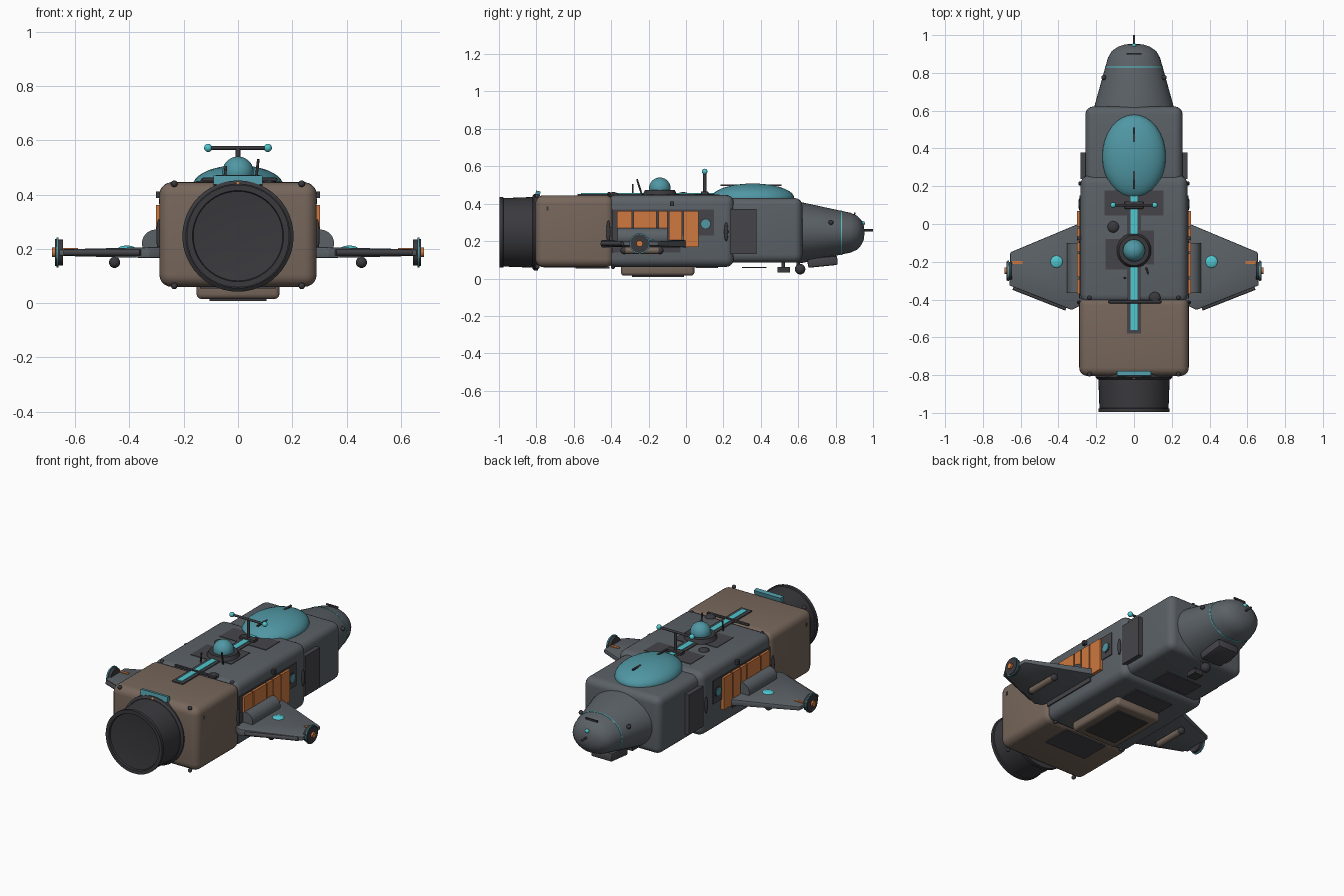
import bpy, bmesh, math
from mathutils import Vector, Matrix


def material(name, rgb):
    m = bpy.data.materials.new(name)
    m.diffuse_color = (*rgb, 1)
    return m


BROWN = material("brown plating", (0.185, 0.135, 0.105))
GREY = material("grey hull", (0.105, 0.12, 0.135))
SLATE = material("slate panel", (0.06, 0.06, 0.068))
DARK = material("dark metal", (0.042, 0.042, 0.048))
TEAL = material("teal glass", (0.08, 0.31, 0.37))
CYAN = material("bright cyan", (0.08, 0.57, 0.62))
ORANGE = material("orange panel", (0.62, 0.19, 0.05))


def finish(name, bm, mat):
    bmesh.ops.recalc_face_normals(bm, faces=bm.faces)
    me = bpy.data.meshes.new(name)
    bm.to_mesh(me)
    bm.free()
    me.materials.append(mat)
    ob = bpy.data.objects.new(name, me)
    bpy.context.collection.objects.link(ob)
    return ob


def box(name, lo, hi, mat, bevel=0, seg=5, tilt=0):
    lo, hi = Vector(lo), Vector(hi)
    bm = bmesh.new()
    bmesh.ops.create_cube(bm, size=1)
    bmesh.ops.scale(bm, vec=hi - lo, verts=bm.verts)
    if bevel:
        bmesh.ops.bevel(bm, geom=bm.edges[:], offset=bevel, segments=seg,
                        profile=0.5, affect='EDGES')
    bmesh.ops.rotate(bm, matrix=Matrix.Rotation(tilt, 3, 'X'), verts=bm.verts)
    bmesh.ops.translate(bm, vec=(lo + hi) / 2, verts=bm.verts)
    return finish(name, bm, mat)


def rod(name, a, b, r, mat, r2=None, seg=32):
    a, b = Vector(a), Vector(b)
    bm = bmesh.new()
    bmesh.ops.create_cone(bm, cap_ends=True, segments=seg, radius1=r,
                          radius2=r if r2 is None else r2, depth=(b - a).length)
    rot = (b - a).to_track_quat('Z', 'Y').to_matrix().to_4x4()
    bm.transform(Matrix.Translation((a + b) / 2) @ rot)
    return finish(name, bm, mat)


def ball(name, c, r, mat):
    r = (r, r, r) if isinstance(r, float) else r
    bm = bmesh.new()
    bmesh.ops.create_uvsphere(bm, u_segments=32, v_segments=18, radius=1)
    bm.transform(Matrix.Translation(c) @ Matrix.Diagonal((*r, 1)))
    return finish(name, bm, mat)


def lathe(name, profile, z, mat, sx=1, sz=1, seg=48):
    # turn (y, radius) points round a fore-and-aft axis at height z
    bm = bmesh.new()
    rings = []
    for y, r in profile:
        rings.append([bm.verts.new((sx * r * math.cos(t), y, z + sz * r * math.sin(t)))
                      for t in (2 * math.pi * i / seg for i in range(seg))])
    for a, b in zip(rings, rings[1:]):
        for i in range(seg):
            j = (i + 1) % seg
            bm.faces.new((a[i], a[j], b[j], b[i]))
    bm.faces.new(rings[0])
    bm.faces.new(rings[-1])
    return finish(name, bm, mat)


# main hull blocks
box("rear_hull", (-0.29, -0.805, 0.06), (0.29, -0.385, 0.445), BROWN, 0.045)
box("middle_hull", (-0.283, -0.42, 0.062), (0.283, 0.257, 0.447), GREY, 0.045)
box("front_hull", (-0.257, 0.15, 0.085), (0.257, 0.622, 0.43), GREY, 0.042)

# engine bell with recessed end
lathe("engine", [(-0.79, 0.19), (-0.975, 0.183), (-0.978, 0.189), (-0.996, 0.189),
                 (-0.996, 0.168), (-0.985, 0.165), (-0.98, 0.12), (-0.977, 0.05)],
      0.247, DARK)
lathe("engine_collar", [(-0.79, 0.205), (-0.812, 0.205), (-0.822, 0.192)], 0.247, DARK)
box("tail_light_bar", (-0.09, -0.805, 0.435), (0.09, -0.78, 0.468), TEAL, tilt=-0.2)
ball("tail_lamp", (0, -0.812, 0.438), 0.01, ORANGE)

# nose
lathe("nose", [(0.6, 0.212), (0.63, 0.208), (0.83, 0.152), (0.88, 0.138), (0.915, 0.118),
               (0.938, 0.085), (0.95, 0.05), (0.954, 0.01)], 0.245, GREY, 1, 0.77)
lathe("nose_stripe", [(0.828, 0.153), (0.828, 0.1545), (0.833, 0.1535), (0.833, 0.15)],
      0.245, CYAN, 1, 0.77)
rod("nose_probe", (0, 0.94, 0.258), (0, 1.0, 0.258), 0.006, DARK)
ball("nose_lamp", (0, 0.945, 0.295), 0.012, CYAN)
box("nose_slot", (-0.04, 0.898, 0.342), (0.04, 0.906, 0.352), DARK)
box("chin_intake", (-0.07, 0.65, 0.065), (0.07, 0.81, 0.115), SLATE, 0.01, 2, 0.1)
ball("chin_sensor", (0, 0.61, 0.05), 0.028, DARK)
rod("chin_sensor_stem", (0, 0.6, 0.05), (0, 0.6, 0.11), 0.01, DARK)
box("belly_box", (-0.03, 0.49, 0.033), (0.03, 0.555, 0.062), DARK)
rod("belly_box_stem", (0, 0.52, 0.05), (0, 0.52, 0.09), 0.01, DARK)

# belly pod and hatches
box("belly_pod", (-0.153, -0.348, 0.015), (0.153, 0.045, 0.09), BROWN, 0.018, 3)
box("belly_pod_hatch", (-0.105, -0.29, 0.008), (0.105, -0.01, 0.016), DARK)
box("belly_hatch_rear", (-0.14, -0.59, 0.054), (0.14, -0.41, 0.062), SLATE)
box("belly_hatch_middle", (-0.13, 0.05, 0.055), (0.13, 0.17, 0.064), SLATE)
box("belly_hatch_front", (-0.12, 0.3, 0.055), (0.12, 0.43, 0.062), SLATE)

# canopy
ball("canopy", (0, 0.357, 0.43), (0.168, 0.222, 0.078), TEAL)
box("canopy_rail_front", (-0.006, 0.43, 0.496), (0.006, 0.51, 0.503), DARK)
box("canopy_rail_rear", (-0.006, 0.185, 0.496), (0.006, 0.43, 0.503), DARK)

# spine stripe and roof plates
box("spine_plate", (-0.036, -0.58, 0.443), (0.036, 0.17, 0.452), SLATE)
box("spine_stripe", (-0.018, -0.562, 0.448), (0.018, 0.165, 0.456), CYAN)
box("roof_plate_right", (0.0, -0.215, 0.442), (0.105, -0.035, 0.4505), SLATE)
box("roof_plate_left", (-0.15, -0.24, 0.442), (0.0, -0.08, 0.45), SLATE)
box("roof_plate_front", (-0.155, 0.045, 0.442), (0.155, 0.178, 0.45), SLATE)

# roof turret
rod("turret_base", (0, -0.14, 0.445), (0, -0.14, 0.472), 0.094, DARK, 0.08)
ball("turret_dome", (0, -0.14, 0.482), 0.058, TEAL)
ball("roof_vent_left", (-0.11, -0.015, 0.447), (0.03, 0.03, 0.015), DARK)
ball("roof_vent_right", (0.11, -0.39, 0.447), (0.03, 0.03, 0.015), DARK)
box("roof_handle", (-0.135, -0.42, 0.448), (0.145, -0.403, 0.462), DARK, 0.006, 2)
rod("whip_aerial_right", (0.065, -0.235, 0.445), (0.075, -0.262, 0.53), 0.005, DARK, seg=12)
rod("whip_aerial_left", (-0.05, -0.285, 0.445), (-0.045, -0.285, 0.505), 0.005, DARK, seg=12)

# antenna mast
rod("mast", (0, 0.1, 0.44), (0, 0.1, 0.57), 0.009, DARK)
rod("mast_bar", (-0.11, 0.1, 0.572), (0.11, 0.1, 0.572), 0.007, DARK)
box("mast_foot", (-0.05, 0.08, 0.446), (0.05, 0.12, 0.466), DARK, 0.005, 2)


def wing(s):
    # swept plate: root section to thin tip section
    outline = [(0.26, 0.015, 0.02), (0.655, -0.15, 0.012), (0.66, -0.325, 0.012),
               (0.33, -0.455, 0.02), (0.26, -0.42, 0.02)]
    bm = bmesh.new()
    top = [bm.verts.new((s * x, y, 0.186 + h)) for x, y, h in outline]
    low = [bm.verts.new((s * x, y, 0.186 - h)) for x, y, h in outline]
    bm.faces.new(top)
    bm.faces.new(low)
    for i in range(5):
        j = (i + 1) % 5
        bm.faces.new((top[i], top[j], low[j], low[i]))
    bmesh.ops.bevel(bm, geom=bm.edges[:], offset=0.006, segments=2,
                    profile=0.5, affect='EDGES')
    finish("wing", bm, GREY)


def side_box(name, s, x0, x1, y0, y1, z0, z1, mat, bevel=0):
    a, b = sorted((s * x0, s * x1))
    box(name, (a, y0, z0), (b, y1, z1), mat, bevel, 2)


for s in (-1, 1):
    ball("mast_lamp", (s * 0.11, 0.1, 0.572), 0.015, CYAN)
    wing(s)
    # wing root fairing with rounded ends
    rod("wing_fairing", (s * 0.303, -0.365, 0.22), (s * 0.303, -0.1, 0.22), 0.051, GREY)
    ball("wing_lamp", (s * 0.41, -0.2, 0.2), (0.033, 0.033, 0.012), CYAN)
    rod("wing_pod", (s * 0.455, -0.33, 0.15), (s * 0.455, -0.14, 0.15), 0.019, BROWN)
    for y in (-0.33, -0.14):
        ball("wing_pod_end", (s * 0.455, y, 0.15), 0.0205, DARK)
    side_box("wing_pylon", s, 0.448, 0.462, -0.29, -0.18, 0.15, 0.18, DARK)
    side_box("wing_marking", s, 0.59, 0.645, -0.212, -0.196, 0.194, 0.203, ORANGE)
    rod("trailing_flap", (s * 0.36, -0.448, 0.186), (s * 0.64, -0.338, 0.186), 0.011, SLATE)
    # wing tip disc
    rod("tip_disc", (s * 0.645, -0.248, 0.187), (s * 0.667, -0.248, 0.187), 0.048, DARK)
    rod("tip_ring", (s * 0.662, -0.248, 0.187), (s * 0.669, -0.248, 0.187), 0.055, TEAL)
    rod("tip_cap", (s * 0.665, -0.248, 0.187), (s * 0.674, -0.248, 0.187), 0.05, DARK)
    rod("tip_hub", (s * 0.67, -0.248, 0.187), (s * 0.685, -0.248, 0.187), 0.017, ORANGE)
    # side armour and stepped orange panels
    side_box("side_plate", s, 0.28, 0.288, -0.395, 0.15, 0.23, 0.37, SLATE)
    for y0, y1, z0 in ((-0.37, -0.29, 0.27), (-0.28, -0.157, 0.27), (-0.147, -0.098, 0.27),
                       (-0.09, -0.022, 0.2), (-0.014, 0.068, 0.168)):
        side_box("orange_panel", s, 0.28, 0.302, y0, y1, z0, 0.362, ORANGE)
    side_box("lower_side_plate", s, 0.28, 0.29, -0.395, -0.03, 0.14, 0.27, SLATE)
    rod("porthole_rim", (s * 0.28, 0.105, 0.292), (s * 0.291, 0.105, 0.292), 0.031, DARK)
    rod("porthole", (s * 0.285, 0.105, 0.292), (s * 0.294, 0.105, 0.292), 0.024, TEAL)
    side_box("side_door", s, 0.25, 0.284, 0.238, 0.378, 0.13, 0.372, SLATE)
    for y, x, h in ((0.215, 0.286, 0.05), (-0.415, 0.292, 0.06)):
        ball("side_handle", (s * x, y, 0.25), (0.009, 0.011, h), DARK)
    # small lamps and bolts
    ball("nose_side_lamp", (s * 0.16, 0.775, 0.3), 0.013, DARK)
    side_box("side_lamp", s, 0.275, 0.302, -0.085, -0.065, 0.388, 0.412, DARK)
    for y in (-0.795, -0.39):
        for z in (0.063, 0.44):
            ball("hull_bolt", (s * 0.235, y, z), 0.012, DARK)
    box("hull_slot", (s * 0.288 - 0.004, -0.745, 0.365), (s * 0.288 + 0.004, -0.735, 0.385), DARK)

# smooth curves, keep corners crisp
obs = [o for o in bpy.context.scene.objects if o.type == 'MESH']
for o in obs:
    o.select_set(True)
bpy.context.view_layer.objects.active = obs[0]
bpy.ops.object.shade_smooth_by_angle(angle=math.radians(35))
